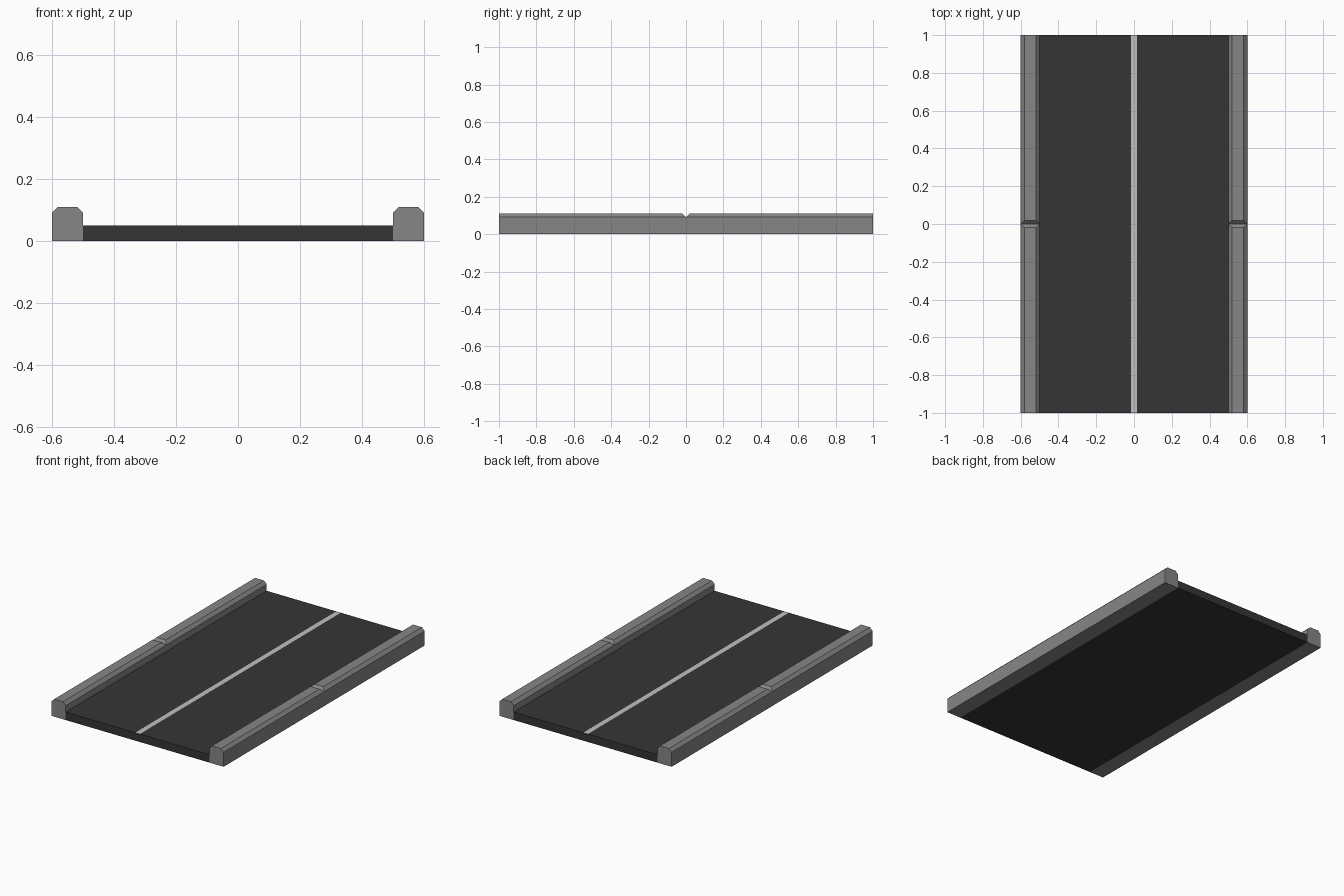
import bpy, bmesh
from mathutils import Vector

if "Cube" in bpy.data.objects:
    bpy.data.objects.remove(bpy.data.objects["Cube"])


def material(name, value):
    m = bpy.data.materials.new(name)
    m.diffuse_color = (value, value, value, 1)
    m.use_nodes = True
    m.node_tree.nodes["Principled BSDF"].inputs["Base Color"].default_value = m.diffuse_color
    return m


asphalt = material("dark asphalt", 0.036)
concrete = material("grey concrete", 0.24)
paint = material("pale line paint", 0.53)


def box_bmesh(x0, x1, y0, y1, z0, z1):
    bm = bmesh.new()
    bmesh.ops.create_cube(bm, size=1)
    for v in bm.verts:
        v.co = Vector((x1 if v.co.x > 0 else x0,
                       y1 if v.co.y > 0 else y0,
                       z1 if v.co.z > 0 else z0))
    return bm


def finish(bm, name, mats):
    bmesh.ops.recalc_face_normals(bm, faces=bm.faces)
    me = bpy.data.meshes.new(name)
    bm.to_mesh(me)
    bm.free()
    for m in mats:
        me.materials.append(m)
    ob = bpy.data.objects.new(name, me)
    bpy.context.collection.objects.link(ob)
    return ob


# Road slab, with the centre line cut into its top face
LINE = 0.016
bm = box_bmesh(-0.5, 0.5, -1, 1, 0, 0.05)
for x in (-LINE, LINE):
    bmesh.ops.bisect_plane(bm, geom=bm.verts[:] + bm.edges[:] + bm.faces[:],
                           plane_co=(x, 0, 0), plane_no=(1, 0, 0))
bm.normal_update()
for f in bm.faces:
    if f.normal.z > 0.9 and abs(f.calc_center_median().x) < LINE:
        f.material_index = 1
finish(bm, "road_slab", [asphalt, paint])

# Kerb stones: two per side, chamfered on top except at the outer ends
for side, x0, x1 in (("left", -0.6, -0.5), ("right", 0.5, 0.6)):
    for end, y0, y1 in (("front", -1, 0), ("back", 0, 1)):
        bm = box_bmesh(x0, x1, y0, y1, 0, 0.11)
        edges = [e for e in bm.edges
                 if all(v.co.z > 0.1 for v in e.verts)
                 and not all(abs(v.co.y) > 0.99 for v in e.verts)]
        bmesh.ops.bevel(bm, geom=edges, offset=0.019, offset_type='OFFSET',
                        segments=1, profile=0.5, affect='EDGES')
        finish(bm, f"kerb_{side}_{end}", [concrete])
